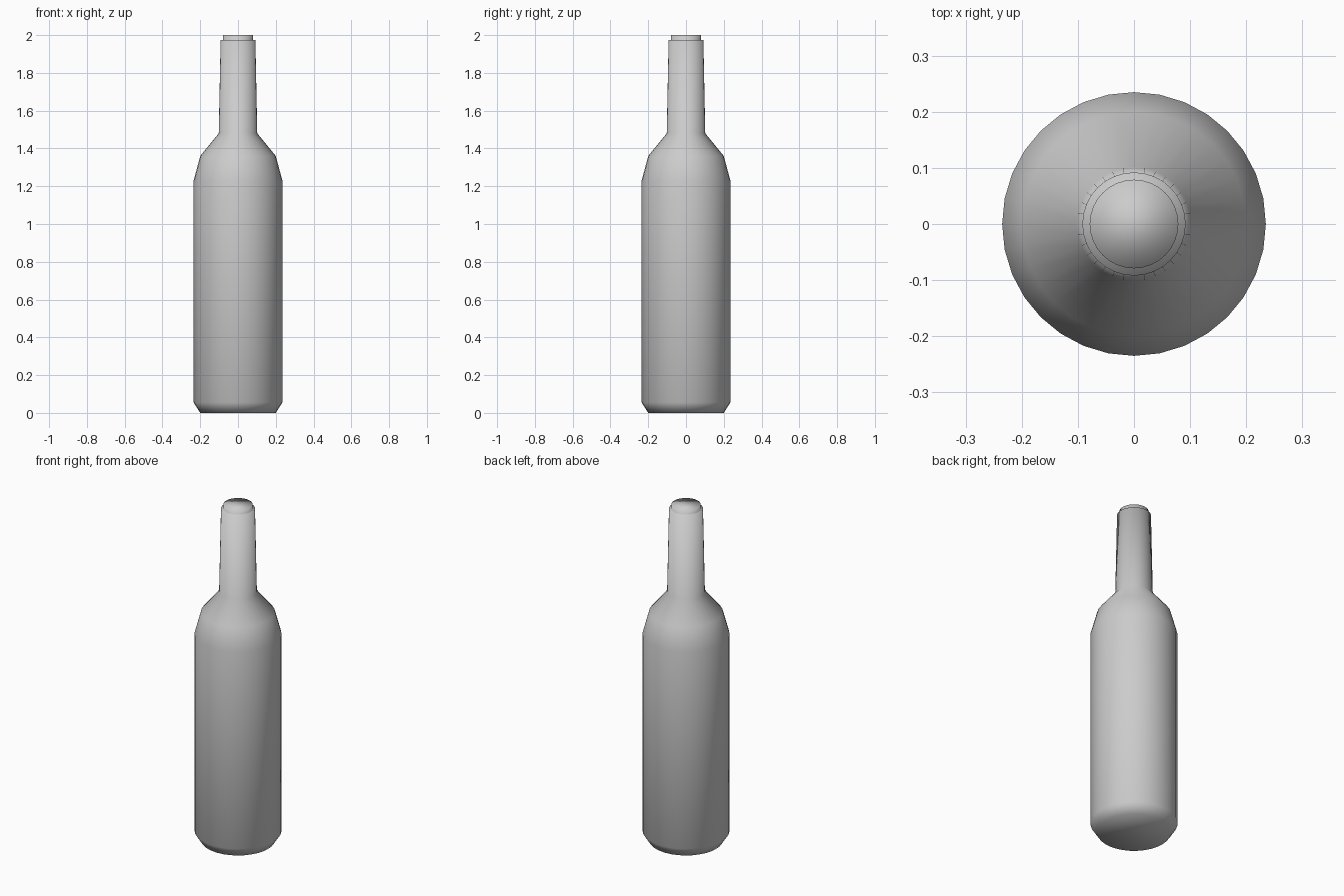
import bpy, bmesh, math

old = bpy.data.objects.get("Cube")
if old:
    bpy.data.objects.remove(old, do_unlink=True)

SIDES = 32

grey = bpy.data.materials.new("plain grey")
grey.use_nodes = True
colour = (0.6, 0.6, 0.6, 1)
grey.diffuse_color = colour
grey.node_tree.nodes["Principled BSDF"].inputs["Base Color"].default_value = colour


def turned_part(name, profile):
    """Revolve (radius, height) points and cap both ends, fully smooth."""
    bm = bmesh.new()
    rings = []
    for r, z in profile:
        angles = [math.tau * i / SIDES for i in range(SIDES)]
        rings.append([bm.verts.new((r * math.cos(a), r * math.sin(a), z)) for a in angles])
    for low, high in zip(rings, rings[1:]):
        for i in range(SIDES):
            j = (i + 1) % SIDES
            bm.faces.new((low[i], low[j], high[j], high[i]))
    bm.faces.new(rings[0][::-1])
    bm.faces.new(rings[-1])
    for face in bm.faces:
        face.smooth = True
    mesh = bpy.data.meshes.new(name)
    bm.to_mesh(mesh)
    bm.free()
    mesh.materials.append(grey)
    obj = bpy.data.objects.new(name, mesh)
    bpy.context.collection.objects.link(obj)
    return obj


# Body, shoulder and tapering neck
turned_part("bottle", [(0.2, 0), (0.235, 0.055), (0.235, 1.23), (0.2, 1.36),
                       (0.102, 1.48), (0.092, 1.975)])

# Stopper standing slightly proud of the neck
turned_part("stopper", [(0.079, 1.9), (0.079, 2.0)])
